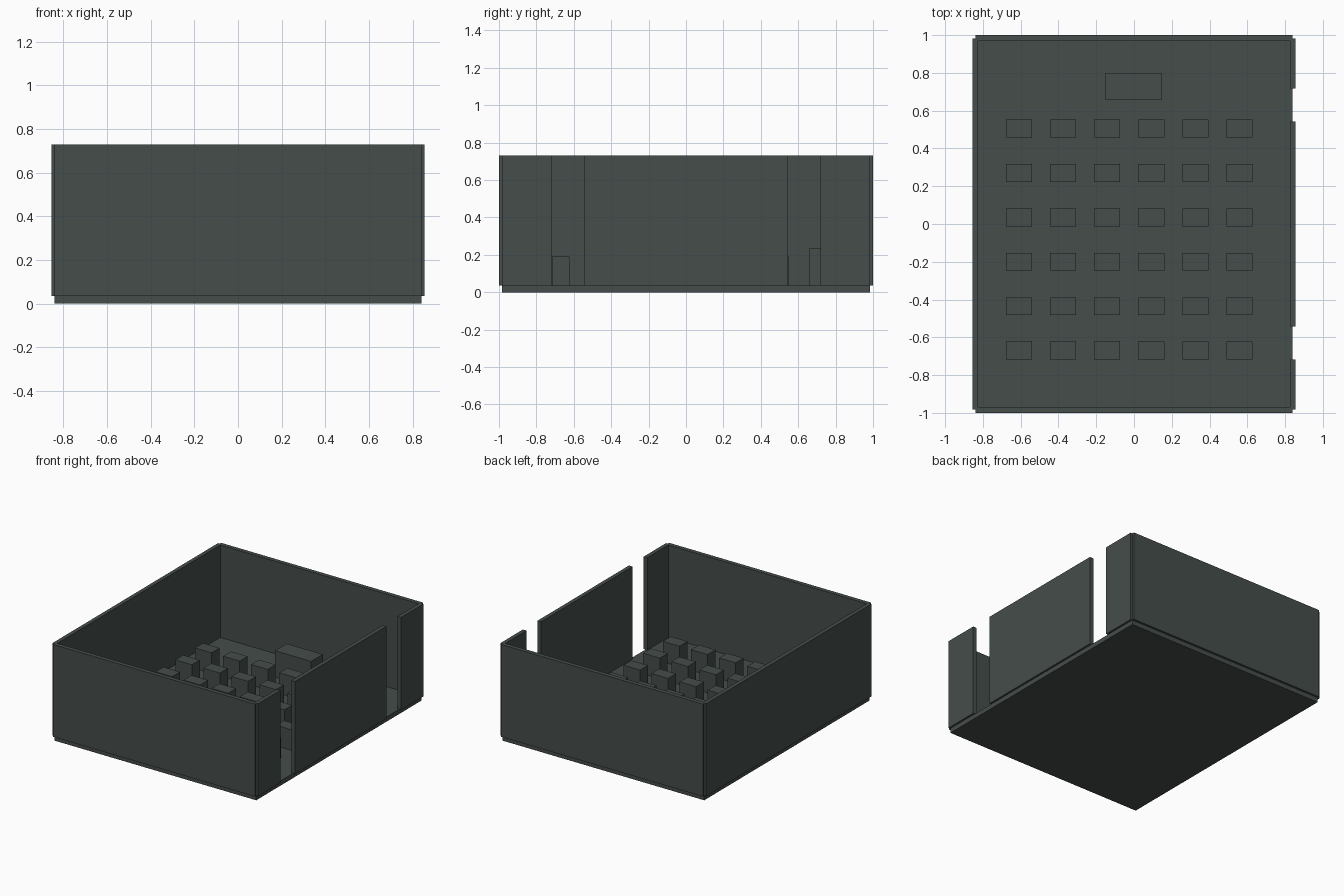
import bpy

if "Cube" in bpy.data.objects:
    bpy.data.objects.remove(bpy.data.objects["Cube"])

mat = bpy.data.materials.new("dark_slate")
mat.diffuse_color = (0.06, 0.075, 0.07, 1)
mat.use_nodes = True
mat.node_tree.nodes["Principled BSDF"].inputs["Base Color"].default_value = mat.diffuse_color


def box(name, x, y, z):
    """Box spanning the (min, max) ranges on each axis."""
    bpy.ops.mesh.primitive_cube_add(size=1)
    ob = bpy.context.object
    ob.name = name
    ob.location = [sum(r) / 2 for r in (x, y, z)]
    ob.scale = [r[1] - r[0] for r in (x, y, z)]
    bpy.ops.object.transform_apply(location=False, rotation=False, scale=True)
    ob.data.materials.append(mat)
    return ob


FLOOR, TOP = 0.035, 0.73
WALL_Z = (FLOOR, TOP)

# Floor slab
box("floor", (-0.84, 0.84), (-0.983, 0.983), (0, FLOOR))

# Solid walls: front, back and left
box("front_wall", (-0.84, 0.84), (-1.0, -0.968), WALL_Z)
box("back_wall", (-0.84, 0.84), (0.968, 1.0), WALL_Z)
box("left_wall", (-0.855, -0.825), (-0.983, 0.983), WALL_Z)

# Right wall in three pieces, leaving two full-height doorways
for name, y in (("front", (-0.983, -0.718)),
                ("middle", (-0.543, 0.543)),
                ("rear", (0.718, 0.983))):
    box("right_wall_" + name, (0.825, 0.855), y, WALL_Z)

# Grid of student desks
for row in range(6):
    for col in range(6):
        cx = -0.609 + 0.2335 * col
        cy = 0.505 - 0.235 * row
        box(f"desk_{row}_{col}", (cx - 0.069, cx + 0.069),
            (cy - 0.047, cy + 0.047), (FLOOR, 0.19))

# Teacher's desk at the back
box("teacher_desk", (-0.153, 0.148), (0.658, 0.797), (FLOOR, 0.233))
